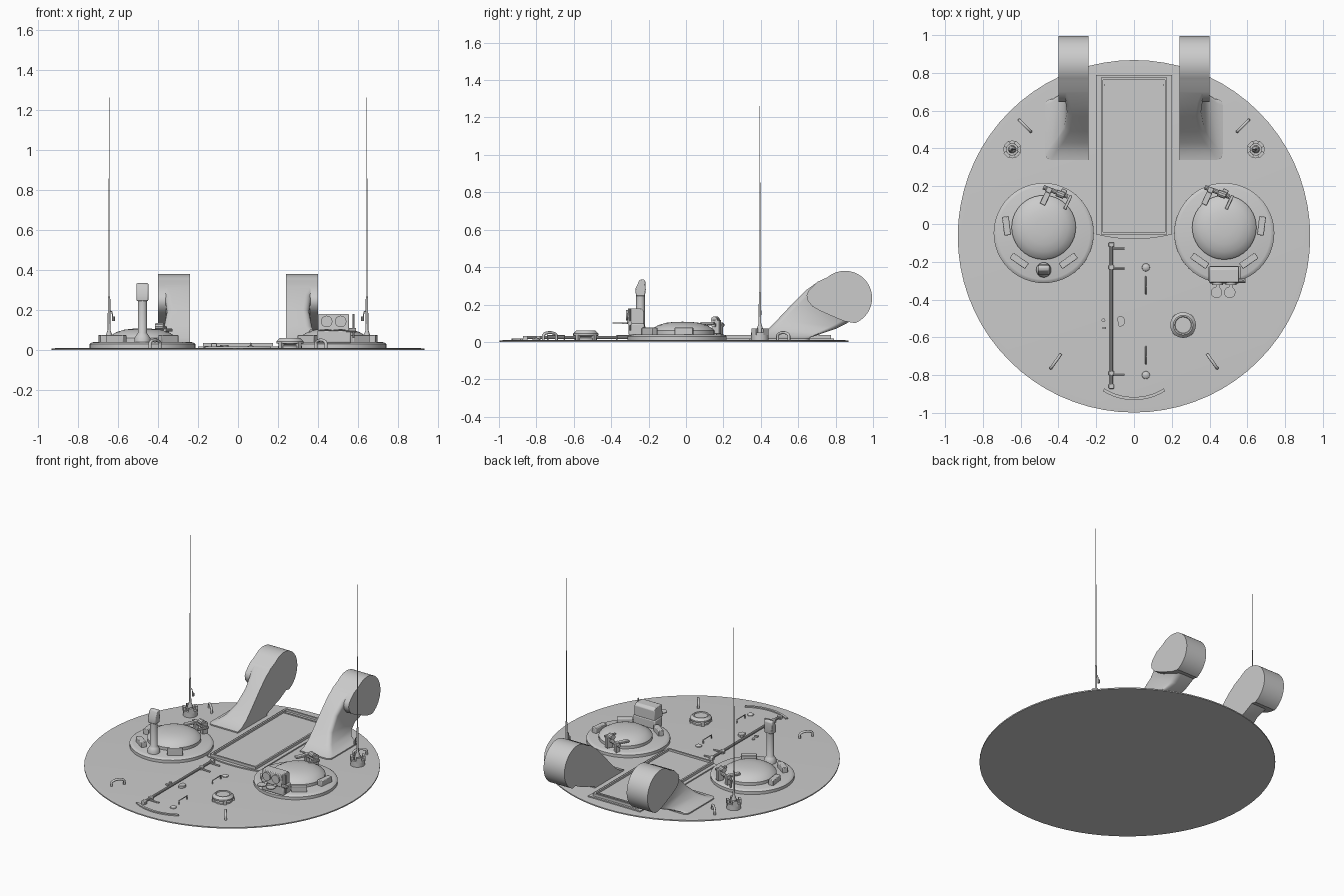
import bpy, bmesh, math
from mathutils import Matrix, Vector

if "Cube" in bpy.data.objects:
    bpy.data.objects.remove(bpy.data.objects["Cube"])

grey = bpy.data.materials.new("plain grey")
grey.use_nodes = True
GREY = (0.6, 0.6, 0.6, 1)
grey.diffuse_color = GREY
grey.node_tree.nodes["Principled BSDF"].inputs["Base Color"].default_value = GREY
parts = []
DECK = 0.01


def finish(name, bm, loc=(0, 0, 0), rot=(0, 0, 0), bevel=0):
    bmesh.ops.recalc_face_normals(bm, faces=bm.faces)
    me = bpy.data.meshes.new(name)
    bm.to_mesh(me)
    bm.free()
    me.materials.append(grey)
    ob = bpy.data.objects.new(name, me)
    ob.location, ob.rotation_euler = loc, rot
    bpy.context.collection.objects.link(ob)
    if bevel:
        mod = ob.modifiers.new("bevel", "BEVEL")
        mod.width, mod.segments = bevel, 2
    parts.append(ob)
    return ob


def box(name, loc, size, rot=(0, 0, 0), bevel=0):
    bm = bmesh.new()
    bmesh.ops.create_cube(bm, size=1)
    bmesh.ops.scale(bm, vec=size, verts=bm.verts)
    return finish(name, bm, loc, rot, bevel)


def lathe(name, profile, loc=(0, 0, 0), rot=(0, 0, 0), seg=32):
    """Spin a list of (radius, height) points round the z axis."""
    bm = bmesh.new()
    vs = [bm.verts.new((r, 0, z)) for r, z in profile]
    edges = [bm.edges.new(p) for p in zip(vs, vs[1:])]
    bmesh.ops.spin(bm, geom=vs + edges, axis=(0, 0, 1), cent=(0, 0, 0),
                   angle=math.tau, steps=seg)
    bmesh.ops.remove_doubles(bm, verts=bm.verts, dist=1e-5)
    return finish(name, bm, loc, rot)


def rod(name, a, b, r, seg=10):
    a, b = Vector(a), Vector(b)
    d = b - a
    rot = d.to_track_quat("Z", "Y").to_euler()
    return lathe(name, [(0, 0), (r, 0), (r, d.length), (0, d.length)], a, rot, seg)


def prism(name, outline, a, b, axis="z", bevel=0):
    """Extrude a flat outline from a to b along x or z."""
    place = (lambda p, t: (t, *p)) if axis == "x" else (lambda p, t: (*p, t))
    return loft(name, [[place(p, t) for p in outline] for t in (a, b)], bevel)


def loft(name, rings, bevel=0):
    bm = bmesh.new()
    vs = [[bm.verts.new(p) for p in ring] for ring in rings]
    n = len(vs[0])
    for lo, hi in zip(vs, vs[1:]):
        for i in range(n):
            j = (i + 1) % n
            bm.faces.new((lo[i], lo[j], hi[j], hi[i]))
    bm.faces.new(vs[0])
    bm.faces.new(vs[-1])
    return finish(name, bm, bevel=bevel)


def tube(name, points, r):
    cu = bpy.data.curves.new(name, "CURVE")
    cu.dimensions, cu.bevel_depth, cu.bevel_resolution = "3D", r, 2
    cu.use_fill_caps = True
    sp = cu.splines.new("POLY")
    sp.points.add(len(points) - 1)
    for p, co in zip(sp.points, points):
        p.co = (*co, 1)
    cu.materials.append(grey)
    ob = bpy.data.objects.new(name, cu)
    bpy.context.collection.objects.link(ob)
    return ob


def arc(cx, cy, r, a0, a1, n):
    return [(cx + r * math.cos(math.radians(a0 + (a1 - a0) * i / n)),
             cy + r * math.sin(math.radians(a0 + (a1 - a0) * i / n))) for i in range(n + 1)]


# Round deck with a shallow rim
lathe("deck", [(0, 0), (0.933, 0), (0.933, 0.008), (0.9, DECK), (0, DECK)],
      (0, -0.065, 0), seg=72)

# Exhaust pods: drum on a neck that flares outward into a foot
neck = [(0.34, 0.01, 0.66, 0.01, 0.47), (0.34, 0.018, 0.66, 0.018, 0.47),
        (0.38, 0.028, 0.665, 0.024, 0.445), (0.43, 0.06, 0.69, 0.032, 0.405),
        (0.49, 0.12, 0.74, 0.05, 0.37), (0.57, 0.205, 0.8, 0.07, 0.355),
        (0.64, 0.275, 0.86, 0.1, 0.365), (0.71, 0.325, 0.91, 0.13, 0.395)]
drum = arc(0.85, 0.235, 0.145, -68, 130, 28) + [
    (0.7, 0.32), (0.655, 0.275), (0.645, 0.25), (0.65, 0.222), (0.675, 0.19),
    (0.72, 0.165), (0.8, 0.13), (0.85, 0.11)]
for s, side in ((1, "left"), (-1, "right")):
    rings = []
    for yf, zf, yb, zb, xo in neck:
        ring = [(s * 0.24, yf, zf)]
        c = 0.03
        corner = [(x, t) for x, t in arc(xo - c, 0.1, 0.1, -90, 0, 5)]
        corner += [(x, 1 - t) for x, t in reversed(corner)]
        for x, t in corner:
            # the arc only bows x by its own radius, so pull it in to the corner size
            x = xo - c + (x - xo + c) * c / 0.1
            ring.append((s * x, yf + (yb - yf) * t, zf + (zb - zf) * t))
        ring.append((s * 0.24, yb, zb))
        rings.append(ring)
    loft(side + "_exhaust_neck", rings)
    prism(side + "_exhaust_drum", drum, s * 0.24, s * 0.4, "x")

# Centre hatch: base plate with bowed front, raised frame and inner panel
front = [(x / 10 * 0.2, -0.055 - 0.025 * (1 - (x / 10) ** 2)) for x in range(-10, 11, 2)]
prism("hatch_base", front + [(0.2, 0.79), (-0.2, 0.79)], 0.004, 0.018)
box("hatch_panel", (0, 0.36, 0.018), (0.32, 0.8, 0.012))
for s in (-1, 1):
    box("hatch_frame_side", (s * 0.169, 0.36, 0.022), (0.012, 0.83, 0.028))
    box("hatch_frame_end", (0, 0.36 + s * 0.409, 0.022), (0.326, 0.012, 0.028))
box("hatch_back_strip", (0, 0.735, 0.024), (0.32, 0.01, 0.008))

# Cupolas with dome lids, periscopes and hinges
for s, side in ((1, "left"), (-1, "right")):
    cx = s * 0.478
    lathe(side + "_cupola_ring", [(0, 0.005), (0.265, 0.005), (0.265, 0.03), (0.255, 0.037),
          (0.245, 0.04), (0, 0.04)], (cx, -0.048, 0), seg=48)
    lathe(side + "_cupola_dome", [(0, 0.03), (0.17, 0.03), (0.17, 0.06), (0.16, 0.072),
          (0.13, 0.09), (0.09, 0.102), (0.045, 0.107), (0, 0.108)], (cx, -0.018, 0), seg=40)
    for dx, dy, ang in ((0.197, 0.0, 83), (0.13, -0.185, 35), (-0.13, -0.185, -35)):
        box(side + "_periscope", (cx + s * dx, dy - 0.01, 0.055), (0.1, 0.036, 0.042),
            (0, 0, math.radians(s * ang)), 0.004)
    hx = -0.42 if s < 0 else 0.435
    tilt = math.radians(-25)
    for dx, dy, z, size in ((-0.05, -0.02, 0.095, (0.03, 0.07, 0.014)),
                            (0.07, -0.04, 0.1, (0.016, 0.08, 0.014)),
                            (0.045, 0.01, 0.08, (0.03, 0.04, 0.075)),
                            (-0.03, 0.025, 0.07, (0.03, 0.03, 0.07))):
        box(side + "_hinge_arm", (hx + dx, 0.155 + dy, z), size, (0, 0, tilt), 0.003)
    rod(side + "_hinge_pin", (hx - 0.06, 0.195, 0.09), (hx + 0.07, 0.145, 0.09), 0.012)
    rod(side + "_hinge_spring", (hx + 0.01, 0.165, 0.118), (hx + 0.05, 0.15, 0.118), 0.018)

# Periscope mast on the right cupola
lathe("mast", [(0, 0.03), (0.04, 0.03), (0.04, 0.06), (0.03, 0.075), (0.023, 0.085),
      (0.023, 0.25), (0, 0.25)], (-0.478, -0.243, 0), seg=20)
head = [(-0.268, 0.245), (-0.22, 0.245), (-0.215, 0.28), (-0.218, 0.328), (-0.228, 0.336),
        (-0.248, 0.332), (-0.27, 0.285)]
prism("mast_head", head, -0.508, -0.448, "x", 0.01)

# Twin-lens sight on the left cupola
sight = [(-0.315, 0.095), (-0.225, 0.095), (-0.225, 0.165), (-0.24, 0.18), (-0.31, 0.18)]
prism("sight_housing", sight, 0.4, 0.555, "x", 0.004)
box("sight_mount", (0.48, -0.265, 0.067), (0.17, 0.085, 0.065), bevel=0.008)
for x in (0.443, 0.513):
    rod("sight_lens", (x, -0.322, 0.143), (x, -0.3, 0.143), 0.029, 24)
    lathe("sight_lens_cover", [(0, 0), (0.03, 0), (0.03, 0.006), (0, 0.006)],
          (x - 0.006, -0.362, 0.098), seg=20)
    box("sight_cover_hinge", (x, -0.325, 0.1), (0.02, 0.03, 0.01))
rod("sight_side_pin", (0.578, -0.3, 0.06), (0.578, -0.3, 0.18), 0.005)
rod("sight_side_bar", (0.54, -0.3, 0.1), (0.59, -0.3, 0.1), 0.012)

# Whip antennas in notched sockets
for s, side in ((1, "left"), (-1, "right")):
    x, y = s * 0.645, 0.395
    lathe(side + "_antenna_socket", [(0, 0.005), (0.047, 0.005), (0.047, 0.05), (0.03, 0.05),
          (0.03, 0.03), (0, 0.03)], (x, y, 0), seg=16)
    for k in range(4):
        a = math.radians(45 + 90 * k)
        box(side + "_socket_tooth", (x + 0.038 * math.cos(a), y + 0.038 * math.sin(a), 0.055),
            (0.016, 0.035, 0.035), (0, 0, a))
    lathe(side + "_antenna", [(0, 0.02), (0.022, 0.02), (0.018, 0.07), (0.007, 0.1),
          (0.006, 0.26), (0.003, 0.27), (0.0025, 0.85), (0.0012, 0.86), (0.0012, 1.262),
          (0, 1.262)], (x, y, 0), seg=10)
    tube(side + "_antenna_clip", [(x, y, 0.2), (x - s * 0.015, y, 0.19),
         (x - s * 0.02, y, 0.15)], 0.003)
    rod(side + "_antenna_clip_end", (x - s * 0.022, y, 0.145), (x - s * 0.022, y, 0.168), 0.008)

# Lifting loops
for s in (-1, 1):
    for x, y, dx, dy in ((0.415, -0.728, -0.025, 0.035), (0.577, 0.52, 0.03, 0.03)):
        pts = [(c, h) for c, h in arc(0, 0.03, 1, 0, 180, 10)]
        path = [(1, 0)] + [(c, 0.6 + 0.4 * (h - 0.03)) for c, h in pts] + [(-1, 0)]
        tube("lifting_loop", [(s * (x + c * dx), y + c * dy, 0.005 + 0.045 * h)
                              for c, h in path], 0.008)

# Mushroom vent
lathe("vent", [(0, 0.005), (0.06, 0.005), (0.06, 0.02), (0.045, 0.026), (0.068, 0.034),
      (0.068, 0.044), (0.052, 0.06), (0.045, 0.06), (0.042, 0.054), (0, 0.054)],
      (0.26, -0.535, 0), seg=24)
for k in range(4):
    a = math.radians(45 + 90 * k)
    box("vent_lug", (0.26 + 0.06 * math.cos(a), -0.535 + 0.06 * math.sin(a), 0.022),
        (0.02, 0.02, 0.03), (0, 0, a))

# Long rail with brackets
rod("rail", (-0.12, -0.87, 0.024), (-0.12, -0.1, 0.024), 0.009)
for y in (-0.11, -0.23, -0.79, -0.86):
    box("rail_bracket", (-0.12, y, 0.019), (0.028, 0.025, 0.028), bevel=0.004)
for y in (-0.13, -0.235, -0.8):
    rod("rail_stay", (-0.12, y, 0.016), (-0.05, y, 0.012), 0.006)

# Small deck fittings
for y, bar in ((-0.23, -0.325), (-0.8, -0.695)):
    lathe("deck_knob", [(0.022, 0.005), (0.02, 0.015), (0.012, 0.021), (0, 0.023)],
          (0.063, y, 0), seg=16)
    tube("grab_bar", [(0.063, bar - 0.045, 0.005), (0.063, bar - 0.045, 0.034),
                      (0.063, bar + 0.045, 0.034), (0.063, bar + 0.045, 0.005)], 0.004)
prism("deck_catch", arc(-0.075, -0.515, 0.028, -100, 100, 8) + [(-0.09, -0.5)], 0.005, 0.025)
rod("deck_plug", (-0.162, -0.51, 0.005), (-0.162, -0.51, 0.018), 0.01)
box("deck_stop", (-0.158, -0.55, 0.012), (0.02, 0.012, 0.016))

# Curved strip near the front edge
prism("front_strip", arc(0, -0.62, 0.312, -122, -58, 16) + arc(0, -0.62, 0.296, -58, -122, 16),
      0.005, 0.018)

# Smooth shading with sharp edges kept
bpy.ops.object.select_all(action="DESELECT")
for ob in parts:
    ob.select_set(True)
bpy.context.view_layer.objects.active = parts[0]
bpy.ops.object.shade_smooth_by_angle(angle=math.radians(35))
